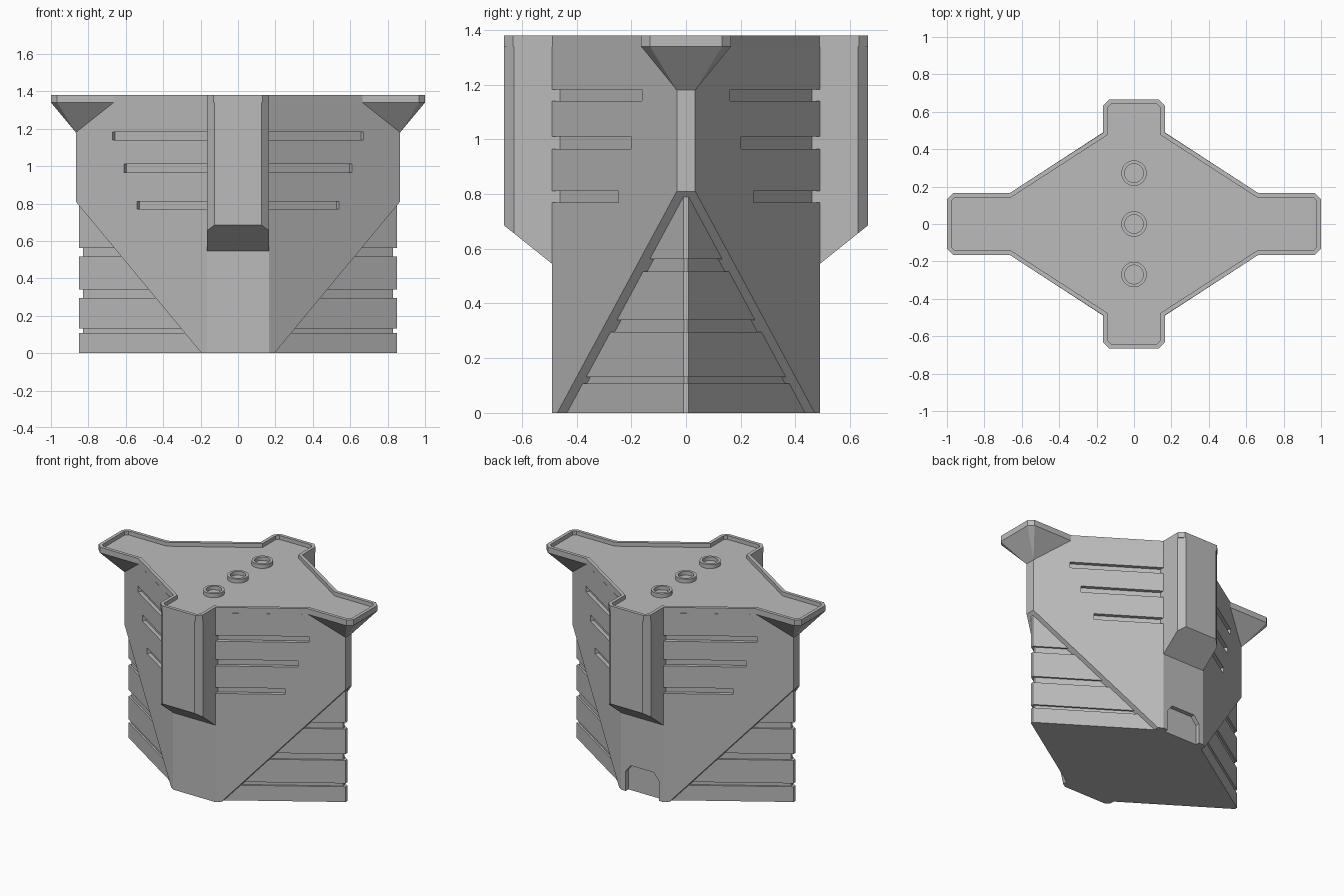
import bpy, bmesh
from mathutils import Vector

if "Cube" in bpy.data.objects:
    bpy.data.objects.remove(bpy.data.objects["Cube"])

grey = bpy.data.materials.new("plain grey")
grey.use_nodes = True
COLOUR = (0.5, 0.5, 0.5, 1)
grey.diffuse_color = COLOUR
grey.node_tree.nodes["Principled BSDF"].inputs["Base Color"].default_value = COLOUR


def finish(bm, name):
    bmesh.ops.recalc_face_normals(bm, faces=bm.faces)
    mesh = bpy.data.meshes.new(name)
    bm.to_mesh(mesh)
    bm.free()
    mesh.materials.append(grey)
    obj = bpy.data.objects.new(name, mesh)
    bpy.context.collection.objects.link(obj)
    return obj


def loft(bm, rings):
    """Skin a stack of equal-length point rings and cap both ends."""
    loops = [[bm.verts.new(p) for p in ring] for ring in rings]
    for a, b in zip(loops, loops[1:]):
        for i in range(len(a)):
            j = (i + 1) % len(a)
            bm.faces.new((a[i], a[j], b[j], b[i]))
    bm.faces.new(loops[0][::-1])
    bm.faces.new(loops[-1])


def at(plan, z):
    return [(x, y, z) for x, y in plan]


def four_way(quarter):
    """Mirror a quarter outline, listed from +x round to +y, into a full loop."""
    half = quarter + [(-x, y) for x, y in reversed(quarter)]
    return half + [(-x, -y) for x, y in half]


def inset(plan, d):
    out = []
    for i, p in enumerate(plan):
        a, b, c = Vector(plan[i - 1]), Vector(p), Vector(plan[(i + 1) % len(plan)])
        e, f = (b - a).normalized(), (c - b).normalized()
        n, m = Vector((-e.y, e.x)), Vector((-f.y, f.x))
        out.append(tuple(b + (n + m) * d / (1 + n.dot(m))))
    return out


def wall_y(x):
    return 0.49 - 0.65 * (x - 0.165)


def footprint(tip, depth):
    return four_way([(tip, wall_y(tip) - depth), (0.165, 0.49 - depth)])


RIM_Z, TOP_Z = 1.34, 1.38

# Outer shell with its lower side corners sliced away
bm = bmesh.new()
plan = footprint(0.867, 0)
loft(bm, [at(plan, 0), at(plan, RIM_Z)])
for s in (1, -1):
    cut = bmesh.ops.bisect_plane(
        bm, geom=bm.verts[:] + bm.edges[:] + bm.faces[:],
        plane_co=(s * 0.195, 0, 0), plane_no=(s * 0.81, 0, -0.672), clear_outer=True)
    edges = [e for e in cut["geom_cut"] if isinstance(e, bmesh.types.BMEdge)]
    bmesh.ops.holes_fill(bm, edges=[e for e in bm.edges if e.is_boundary], sides=0)
shell = finish(bm, "outer_shell")

# Cutters: vent slots on the slanted walls and a recess low on the back
bm = bmesh.new()
normal = Vector((0.545, 0.838)) * 0.025
for z0, z1, end in ((1.14, 1.182, 0.67), (0.965, 1.01, 0.61), (0.77, 0.812, 0.54)):
    tip = Vector((end, wall_y(end)))
    slot = [(0.165, 0.46), tuple(tip - normal), tuple(tip + normal), (0.165, 0.52)]
    for sx in (1, -1):
        for sy in (1, -1):
            p = [(x * sx, y * sy) for x, y in slot]
            loft(bm, [at(p, z0), at(p, z1)])
arch = [(-0.13, -0.05), (0.13, -0.05), (0.13, 0.14), (0.09, 0.19), (-0.09, 0.19), (-0.13, 0.14)]
loft(bm, [[(x, y, z) for x, z in arch] for y in (0.46, 0.55)])
cutter = finish(bm, "slot_cutter")
cutter.hide_render = True
mod = shell.modifiers.new("slots", "BOOLEAN")
mod.operation, mod.solver, mod.object = "DIFFERENCE", "EXACT", cutter
bpy.context.view_layer.objects.active = shell
bpy.ops.object.modifier_apply(modifier=mod.name)
bpy.data.objects.remove(cutter)

# Grooved inner core, exposed at the lower sides
bm = bmesh.new()
full, sunk = footprint(0.85, 0.035), footprint(0.83, 0.05)
rings = [at(full, 0)]
for z0, z1 in ((0.108, 0.132), (0.295, 0.34), (0.517, 0.562)):
    rings += [at(full, z0), at(sunk, z0), at(sunk, z1), at(full, z1)]
loft(bm, rings + [at(full, 0.8)])
finish(bm, "grooved_core")

# Top tray with a raised rim
outline = four_way([(1.0, 0.132), (0.967, 0.165), (0.665, 0.165),
                    (0.165, 0.488), (0.165, 0.632), (0.132, 0.665)])
inner = inset(outline, 0.023)
bm = bmesh.new()
loft(bm, [at(outline, RIM_Z), at(outline, TOP_Z), at(inner, TOP_Z), at(inner, 1.352)])
finish(bm, "top_tray")

# Front and back pillars with chamfered corners and sloped undersides
pillar = [(0.165, 0.45), (0.165, 0.628), (0.126, 0.665),
          (-0.126, 0.665), (-0.165, 0.628), (-0.165, 0.45)]
for name, s in (("front_pillar", -1), ("back_pillar", 1)):
    bm = bmesh.new()
    loft(bm, [[(x, s * y, 0.545 + 0.8 * (y - 0.49)) for x, y in pillar],
              [(x, s * y, RIM_Z) for x, y in pillar]])
    finish(bm, name)

# Flared brackets under the side arms
for name, s in (("left_bracket", 1), ("right_bracket", -1)):
    bm = bmesh.new()
    for sy in (1, -1):
        for x, y, z in ((1, 0.132, RIM_Z), (0.967, 0.165, RIM_Z),
                        (0.665, 0.165, RIM_Z), (0.867, 0.034, 1.18)):
            bm.verts.new((s * x, sy * y, z))
    bmesh.ops.convex_hull(bm, input=bm.verts)
    bmesh.ops.dissolve_limit(bm, angle_limit=0.01, verts=bm.verts, edges=bm.edges)
    finish(bm, name)

# Three hollow round studs on the tray
for name, y in (("front_stud", -0.27), ("middle_stud", 0), ("back_stud", 0.272)):
    bm = bmesh.new()
    for r, z in ((0.068, 1.345), (0.068, TOP_Z), (0.05, TOP_Z), (0.05, 1.354)):
        bmesh.ops.create_circle(bm, cap_ends=False, segments=40, radius=r)
        bmesh.ops.translate(bm, verts=bm.verts[-40:], vec=(0, y, z))
    bm.verts.ensure_lookup_table()
    rings = [[v.co.copy() for v in bm.verts[i:i + 40]] for i in range(0, 160, 40)]
    bm.clear()
    loft(bm, rings)
    stud = finish(bm, name)
    bpy.ops.object.select_all(action="DESELECT")
    stud.select_set(True)
    bpy.context.view_layer.objects.active = stud
    bpy.ops.object.shade_smooth_by_angle()
